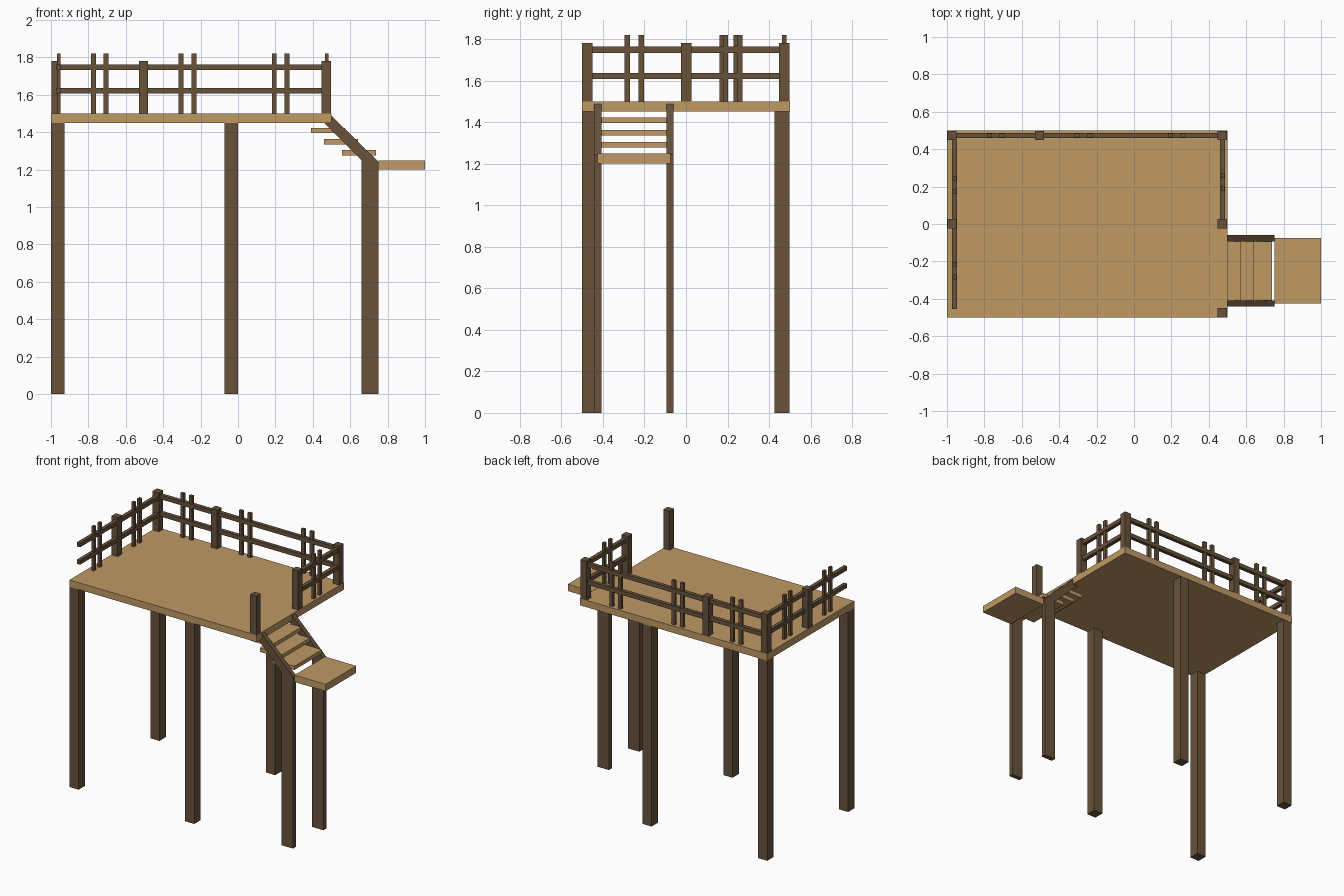
import bpy
import bmesh

cube = bpy.data.objects.get("Cube")
if cube:
    bpy.data.objects.remove(cube, do_unlink=True)


def material(name, color):
    mat = bpy.data.materials.new(name)
    mat.use_nodes = True
    mat.diffuse_color = color
    mat.node_tree.nodes["Principled BSDF"].inputs["Base Color"].default_value = color
    return mat


tan = material("tan planks", (0.53, 0.32, 0.13, 1))
brown = material("dark brown timber", (0.138, 0.085, 0.044, 1))


def finish(name, bm, mat):
    bmesh.ops.recalc_face_normals(bm, faces=bm.faces)
    mesh = bpy.data.meshes.new(name)
    bm.to_mesh(mesh)
    bm.free()
    mesh.materials.append(mat)
    obj = bpy.data.objects.new(name, mesh)
    bpy.context.collection.objects.link(obj)
    return obj


def box(name, xs, ys, zs, mat):
    bm = bmesh.new()
    bmesh.ops.create_cube(bm, size=1)
    for v in bm.verts:
        for i, (lo, hi) in enumerate((xs, ys, zs)):
            v.co[i] = hi if v.co[i] > 0 else lo
    return finish(name, bm, mat)


def side_profile(name, points, y0, y1, mat):
    """Extrude an outline in the xz plane from y0 to y1."""
    bm = bmesh.new()
    face = bm.faces.new([bm.verts.new((x, y0, z)) for x, z in points])
    ext = bmesh.ops.extrude_face_region(bm, geom=[face])
    for g in ext["geom"]:
        if isinstance(g, bmesh.types.BMVert):
            g.co.y = y1
    return finish(name, bm, mat)


# Platform and its four legs
DECK = 1.5
box("deck", (-1, 0.5), (-0.5, 0.5), (1.45, DECK), tan)
for xn, x in (("left_end", -1), ("middle", -0.073)):
    for yn, y in (("front", -0.5), ("back", 0.425)):
        box(f"{yn}_{xn}_leg", (x, x + 0.073), (y, y + 0.073), (0, 1.45), brown)

# Square railing posts
posts = {"back_corner_a": (-0.973, 0.473), "back_middle": (-0.505, 0.473),
         "back_corner_b": (0.472, 0.473), "side_middle_a": (-0.973, 0.002),
         "side_middle_b": (0.472, 0.002), "front_corner": (0.472, -0.475)}
for name, (x, y) in posts.items():
    box(name + "_post", (x - 0.025, x + 0.025), (y - 0.025, y + 0.025),
        (DECK, 1.782), brown)

# Two horizontal rails on each fenced side
for level, z in (("lower", 1.607), ("upper", 1.733)):
    zs = (z, z + 0.03)
    box(level + "_back_rail", (-0.95, 0.45), (0.46, 0.487), zs, brown)
    box(level + "_long_side_rail", (-0.973, -0.947), (-0.455, 0.45), zs, brown)
    box(level + "_short_side_rail", (0.46, 0.487), (0.02, 0.45), zs, brown)

# Paired balusters along the rails
PAIR = (-0.034, 0.034)
for centre in (-0.739, -0.27, 0.228):
    for d in PAIR:
        c = centre + d
        box("back_baluster", (c - 0.013, c + 0.013), (0.463, 0.483), (DECK, 1.82), brown)
for x, centre in ((-0.958, 0.208), (-0.958, -0.249), (0.474, 0.224)):
    for d in PAIR:
        c = centre + d
        box("side_baluster", (x - 0.01, x + 0.01), (c - 0.013, c + 0.013),
            (DECK, 1.82), brown)

# Sloping stair stringers, each on its own leg
slope = [(0.412, 1.498), (0.49, 1.498), (0.75, 1.243), (0.66, 1.25)]
for name, y in (("front", -0.442), ("back", -0.094)):
    side_profile(name + "_stringer", slope, y, y + 0.034, brown)
    side_profile(name + "_stair_leg",
                 [(0.66, 0), (0.75, 0), (0.75, 1.243), (0.66, 1.25)],
                 y, y + 0.034, brown)

# Treads and lower landing
for x, z in ((0.39, 1.395), (0.46, 1.335), (0.557, 1.277)):
    box("stair_tread", (x, x + 0.181), (-0.408, -0.094), (z, z + 0.028), tan)
box("landing", (0.75, 1), (-0.425, -0.075), (1.2, 1.25), tan)
